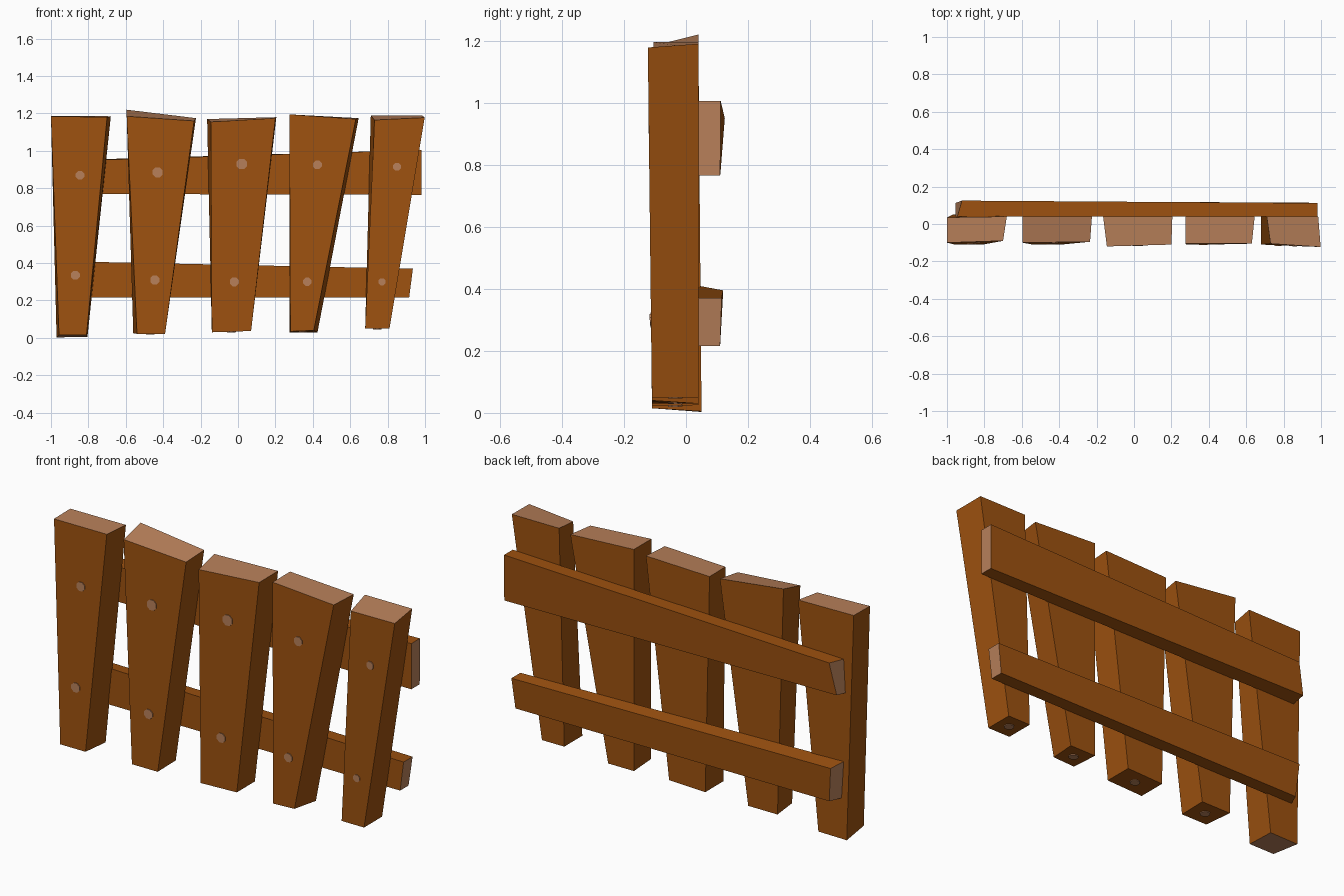
import bpy, bmesh, math
from mathutils import Vector
from mathutils.bvhtree import BVHTree

if "Cube" in bpy.data.objects:
    bpy.data.objects.remove(bpy.data.objects["Cube"])


def material(name, rgb):
    m = bpy.data.materials.new(name)
    m.diffuse_color = (*rgb, 1)
    m.use_nodes = True
    m.node_tree.nodes["Principled BSDF"].inputs["Base Color"].default_value = m.diffuse_color
    return m


WOOD = material("brown_wood", (0.342, 0.084, 0.005))
GRAIN = material("pale_end_grain", (0.479, 0.216, 0.102))


def finish(bm, name, mats):
    bmesh.ops.recalc_face_normals(bm, faces=bm.faces)
    me = bpy.data.meshes.new(name)
    bm.to_mesh(me)
    bm.free()
    for m in mats:
        me.materials.append(m)
    ob = bpy.data.objects.new(name, me)
    bpy.context.collection.objects.link(ob)
    return ob


def beam(start, end, pale_ends):
    """Loft between two four-cornered end sections."""
    bm = bmesh.new()
    a = [bm.verts.new(p) for p in start]
    b = [bm.verts.new(p) for p in end]
    caps = [bm.faces.new(a), bm.faces.new(b)]
    for i in range(4):
        j = (i + 1) % 4
        bm.faces.new((a[i], a[j], b[j], b[i]))
    for f, pale in zip(caps, pale_ends):
        f.material_index = int(pale)
    bmesh.ops.recalc_face_normals(bm, faces=bm.faces)
    return bm


def plate(name, centre, radius, tree, axis):
    """Thin octagonal disc laid on the surface hit along axis."""
    bm = bmesh.new()
    rings = [[], []]
    for i in range(8):
        t = math.tau * (i + 0.5) / 8
        u, v = radius * math.cos(t), radius * math.sin(t)
        off = Vector((u, 0, v)) if axis.y else Vector((u, v, 0))
        p = tree.ray_cast(centre + off - axis, axis)[0]
        if p is None:
            continue
        rings[0].append(bm.verts.new(p - axis * 0.004))
        rings[1].append(bm.verts.new(p + axis * 0.004))
    n = len(rings[0])
    for r in rings:
        bm.faces.new(r)
    for i in range(n):
        j = (i + 1) % n
        bm.faces.new((rings[0][i], rings[0][j], rings[1][j], rings[1][i]))
    finish(bm, name, [GRAIN])


# Pickets: bottom and top corners (front left, front right, back right, back left), nails (x, z, radius)
pickets = [
    ([(-.957, -.11, .015), (-.81, -.11, .015), (-.805, .05, .005), (-.97, .05, .003)],
     [(-1.0, -.10, 1.185), (-.70, -.09, 1.18), (-.68, .04, 1.185), (-1.0, .035, 1.187)],
     [(-.845, .87, .025), (-.87, .335, .026)]),
    ([(-.54, -.11, .022), (-.39, -.11, .022), (-.39, .04, .025), (-.56, .04, .025)],
     [(-.595, -.10, 1.185), (-.235, -.095, 1.16), (-.225, .04, 1.175), (-.595, .04, 1.22)],
     [(-.43, .885, .029), (-.445, .31, .026)]),
    ([(-.14, -.11, .03), (.07, -.11, .037), (.07, .04, .037), (-.14, .04, .03)],
     [(-.145, -.12, 1.155), (.20, -.11, 1.175), (.205, .04, 1.18), (-.165, .04, 1.17)],
     [(.02, .93, .03), (-.02, .30, .026)]),
    ([(.28, -.11, .035), (.405, -.11, .04), (.425, .04, .03), (.275, .04, .03)],
     [(.275, -.105, 1.195), (.63, -.105, 1.17), (.645, .04, 1.175), (.275, .04, 1.195)],
     [(.425, .925, .025), (.37, .30, .024)]),
    ([(.68, -.11, .05), (.81, -.11, .05), (.81, .04, .05), (.68, .04, .05)],
     [(.73, -.105, 1.165), (.998, -.123, 1.178), (.985, .04, 1.19), (.71, .04, 1.19)],
     [(.85, .915, .022), (.77, .30, .02)]),
]
for k, (bottom, top, nails) in enumerate(pickets, 1):
    bm = beam(bottom, top, (k == 1, True))
    tree = BVHTree.FromBMesh(bm)
    finish(bm, f"picket_{k}", [WOOD, GRAIN])
    for n, (x, z, r) in enumerate(nails, 1):
        plate(f"nail_{k}_{n}", Vector((x, 0, z)), r, tree, Vector((0, 1, 0)))
    # worn patch under the foot
    if k > 1:
        c = sum((Vector(p) for p in bottom), Vector()) / 4
        plate(f"foot_patch_{k}", c, 0.025, tree, Vector((0, 0, 1)))

# Rails: left and right ends (front bottom, back bottom, back top, front top)
rails = {
    "upper_rail": ([(-.955, .04, .77), (-.955, .112, .785), (-.92, .125, .95), (-.945, .04, .945)],
                   [(.98, .04, .765), (.98, .11, .765), (.98, .112, 1.005), (.98, .04, 1.005)]),
    "lower_rail": ([(-.94, .04, .215), (-.91, .11, .215), (-.925, .12, .395), (-.95, .04, .41)],
                   [(.915, .04, .215), (.915, .11, .215), (.935, .115, .37), (.935, .04, .37)]),
}
for name, (left, right) in rails.items():
    finish(beam(left, right, (True, True)), name, [WOOD, GRAIN])
